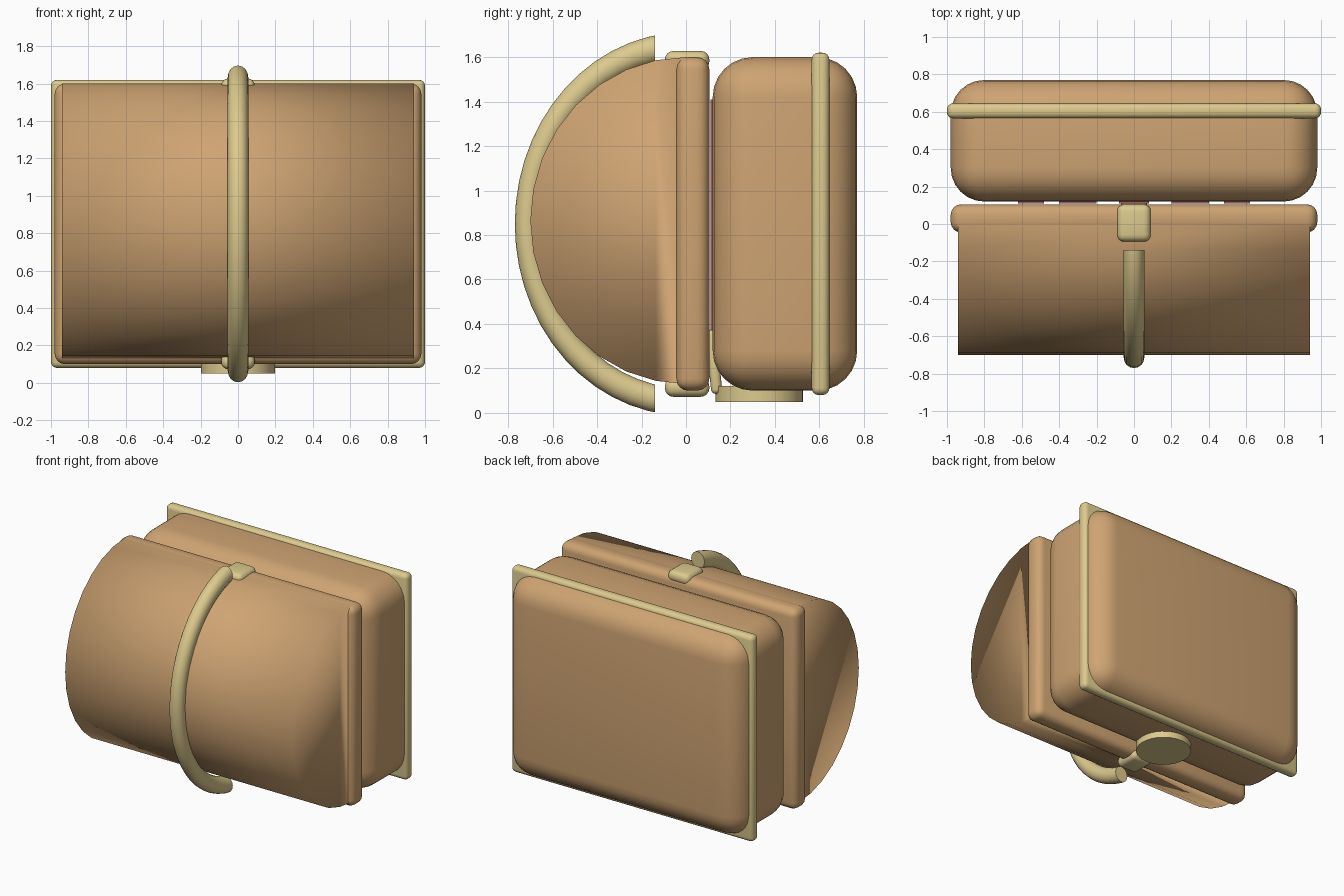
import bpy, bmesh, math
from mathutils import Matrix, Vector

cube = bpy.data.objects.get("Cube")
if cube:
    bpy.data.objects.remove(cube, do_unlink=True)


def material(name, rgb):
    m = bpy.data.materials.new(name)
    m.use_nodes = True
    m.diffuse_color = (*rgb, 1)
    bsdf = next(n for n in m.node_tree.nodes if n.type == 'BSDF_PRINCIPLED')
    bsdf.inputs["Base Color"].default_value = (*rgb, 1)
    bsdf.inputs["Roughness"].default_value = 0.7
    return m


BROWN = material("warm_brown", (0.62, 0.37, 0.17))
BRASS = material("pale_brass", (0.72, 0.59, 0.27))
RED = material("dull_red", (0.40, 0.10, 0.10))
MID_Z = 0.85
SIDEWAYS = Matrix.Rotation(math.pi / 2, 4, 'Y')


def finish(name, bm, mat, angle=40):
    """Turn a bmesh into a smooth-shaded, single-colour object."""
    bmesh.ops.recalc_face_normals(bm, faces=bm.faces)
    mesh = bpy.data.meshes.new(name)
    bm.to_mesh(mesh)
    bm.free()
    mesh.materials.append(mat)
    obj = bpy.data.objects.new(name, mesh)
    bpy.context.collection.objects.link(obj)
    bpy.ops.object.select_all(action='DESELECT')
    obj.select_set(True)
    bpy.context.view_layer.objects.active = obj
    if angle:
        bpy.ops.object.shade_smooth_by_angle(angle=math.radians(angle))
    else:
        bpy.ops.object.shade_smooth()
    return obj


def rounded_box(name, center, size, radius, mat, tilt=0, segments=4):
    bm = bmesh.new()
    bmesh.ops.create_cube(bm, size=1)
    bmesh.ops.scale(bm, vec=size, verts=bm.verts)
    if radius:
        bmesh.ops.bevel(bm, geom=bm.edges[:], offset=radius, segments=segments,
                        profile=0.5, affect='EDGES')
    bm.transform(Matrix.Translation(center) @ Matrix.Rotation(tilt, 4, 'X'))
    return finish(name, bm, mat)


def keep_front(bm, y):
    """Cut away everything behind a plane facing the back."""
    bmesh.ops.bisect_plane(bm, geom=bm.verts[:] + bm.edges[:] + bm.faces[:],
                           plane_co=(0, y, 0), plane_no=(0, 1, 0), clear_outer=True)


# Main body, lid slab and the band round the body
rounded_box("body", (0, 0.445, MID_Z), (1.96, 0.65, 1.5), 0.18, BROWN, segments=6)
rounded_box("lid_slab", (0, 0.03, MID_Z), (1.96, 0.15, 1.5), 0.055, BROWN)
rounded_box("body_band", (0, 0.605, MID_Z), (2.0, 0.08, 1.54), 0.032, BRASS)

# Domed lid: half of an oval cylinder lying along x
bm = bmesh.new()
bmesh.ops.create_cone(bm, cap_ends=True, segments=32, radius1=1, radius2=1, depth=1.88)
bm.transform(Matrix.Translation((0, 0, 0.865)) @ Matrix.Diagonal((1, 0.7, 0.735, 1)) @ SIDEWAYS)
keep_front(bm, 0)
finish("lid_dome", bm, BROWN, angle=0)

# Curved strap over the dome, cut upright at both ends
bpy.ops.mesh.primitive_torus_add(major_segments=56, minor_segments=16,
                                 major_radius=0.715, minor_radius=0.055)
ring = bpy.context.object
bm = bmesh.new()
bm.from_mesh(ring.data)
bpy.data.objects.remove(ring, do_unlink=True)
bm.transform(Matrix.Translation((0, 0, MID_Z)) @ Matrix.Diagonal((1, 1, 1.12, 1)) @ SIDEWAYS)
keep_front(bm, -0.14)
bmesh.ops.holes_fill(bm, edges=[e for e in bm.edges if e.is_boundary])
finish("lid_strap", bm, BRASS)

# Clasps on the upper and lower edges of the lid slab
for name, side in (("upper_clasp", 1), ("lower_clasp", -1)):
    rounded_box(name, (0, 0.005, MID_Z + side * 0.735), (0.18, 0.2, 0.085), 0.038, BRASS)

# Round lock plate under the body, with a hook reaching into the gap
bm = bmesh.new()
bmesh.ops.create_cone(bm, cap_ends=True, segments=32, radius1=0.197, radius2=0.197, depth=0.07)
bm.transform(Matrix.Translation((0, 0.33, 0.085)))
finish("lock_plate", bm, BRASS)
rounded_box("lock_hook", (0, 0.125, 0.23), (0.14, 0.05, 0.29), 0.022, BRASS, tilt=0.1)

# Thin red lining strips between body and lid
for i, (x, width) in enumerate(((-0.55, 0.14), (-0.3, 0.2), (0, 0.16), (0.3, 0.2), (0.55, 0.14))):
    rounded_box(f"lining_strip_{i + 1}", (x, 0.115, 0.89), (width, 0.009, 1.04), 0, RED)
